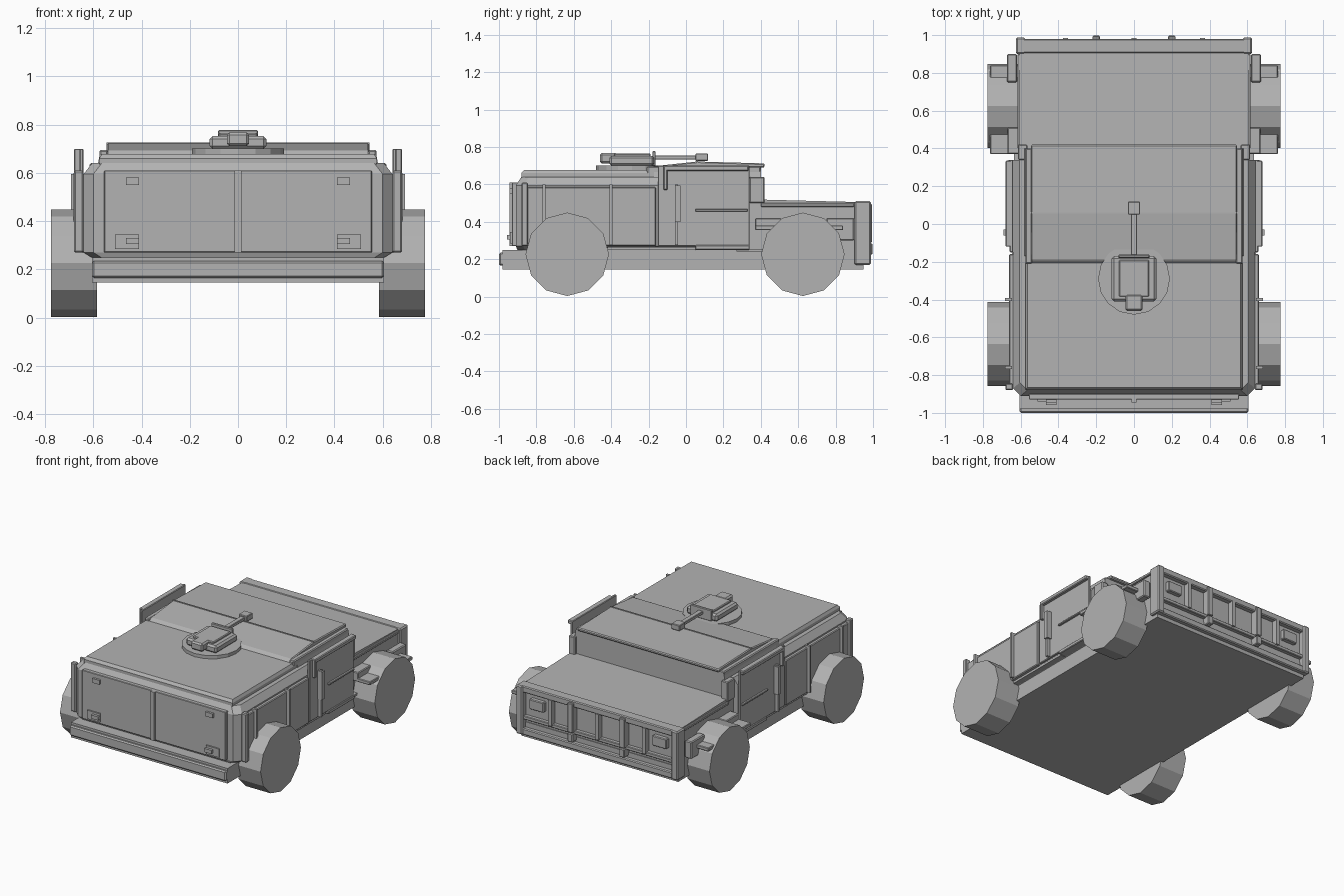
import bpy, bmesh, math

grey = bpy.data.materials.new("plain grey")
grey.diffuse_color = (0.45, 0.45, 0.45, 1)


def finish(name, bm, bevel=0):
    bmesh.ops.recalc_face_normals(bm, faces=bm.faces)
    me = bpy.data.meshes.new(name)
    bm.to_mesh(me)
    bm.free()
    me.materials.append(grey)
    ob = bpy.data.objects.new(name, me)
    bpy.context.collection.objects.link(ob)
    if bevel:
        m = ob.modifiers.new("edge bevel", 'BEVEL')
        m.width = bevel
        m.segments = 1
    return ob


def loft(name, rings, bevel=0):
    """Skin a stack of closed rings and cap both ends."""
    bm = bmesh.new()
    vs = [[bm.verts.new(p) for p in r] for r in rings]
    n = len(rings[0])
    for a, b in zip(vs, vs[1:]):
        for i in range(n):
            j = (i + 1) % n
            bm.faces.new((a[i], a[j], b[j], b[i]))
    bm.faces.new(vs[0])
    bm.faces.new(vs[-1])
    return finish(name, bm, bevel)


def rect(x0, x1, y0, y1, z):
    return [(x0, y0, z), (x1, y0, z), (x1, y1, z), (x0, y1, z)]


def box(name, x0, x1, y0, y1, z0, z1, bevel=0):
    return loft(name, [rect(x0, x1, y0, y1, z0), rect(x0, x1, y0, y1, z1)], bevel)


def pair(name, x0, x1, *rest):
    box(name + "_right", x0, x1, *rest)
    box(name + "_left", -x1, -x0, *rest)


def slab(name, w, y0, y1, z0, z1, bevel=0):
    return box(name, -w, w, y0, y1, z0, z1, bevel)


def side_profile(name, w, pts, bevel=0):
    return loft(name, [[(x, y, z) for y, z in pts] for x in (-w, w)], bevel)


def cylinder(name, c, r, depth, n, axis):
    rings = []
    for h in (-depth / 2, depth / 2):
        ring = []
        for i in range(n):
            a = 2 * math.pi * i / n
            u, v = r * math.cos(a), r * math.sin(a)
            d = (h, u, v) if axis == 'x' else (u, v, h)
            ring.append(tuple(p + q for p, q in zip(c, d)))
        rings.append(ring)
    return loft(name, rings)


# chassis and wheels
slab("chassis", 0.605, -0.98, 0.95, 0.145, 0.25)
slab("rear_bumper", 0.605, -1.0, -0.955, 0.165, 0.235, 0.008)
for y in (-0.635, 0.625):
    for s in (-1, 1):
        cylinder("wheel", (s * 0.68, y, 0.226), 0.223, 0.19, 12, 'x')


# rear body with chamfered back corners and sloped shoulders
def body_ring(w, y0, z, c=0.04):
    return [(-w + c, y0, z), (w - c, y0, z), (w, y0 + c, z),
            (w, 0.34, z), (-w, 0.34, z), (-w, y0 + c, z)]


loft("main_body", [body_ring(0.60, -0.90, 0.245), body_ring(0.64, -0.91, 0.27),
                   body_ring(0.64, -0.91, 0.595), body_ring(0.605, -0.88, 0.64)])
loft("rear_roof", [rect(-0.575, 0.575, -0.88, -0.15, 0.635),
                   rect(-0.575, 0.575, -0.88, -0.15, 0.66),
                   rect(-0.565, 0.565, -0.865, -0.15, 0.678)])

# cab with windshield and roof
loft("cab", [rect(-0.61, 0.61, -0.17, 0.40, 0.50),
             rect(-0.57, 0.57, -0.17, 0.40, 0.69)])
side_profile("cab_roof", 0.545, [(-0.21, 0.675), (-0.19, 0.695), (0.06, 0.722),
                                 (0.42, 0.712), (0.42, 0.69), (-0.21, 0.65)], 0.006)
slab("roof_seam", 0.545, 0.055, 0.063, 0.71, 0.726)
pair("roof_edge", 0.54, 0.575, -0.21, 0.40, 0.64, 0.695, 0.006)
pair("windshield_post", 0.565, 0.615, 0.34, 0.42, 0.50, 0.64, 0.005)

# doors and side trim
pair("door", 0.64, 0.658, -0.15, 0.34, 0.27, 0.70, 0.004)
pair("door_top_rail", 0.645, 0.68, -0.12, 0.335, 0.672, 0.70, 0.005)
pair("door_rear_rail", 0.645, 0.68, -0.12, -0.10, 0.57, 0.70, 0.004)
pair("door_belt_rail", 0.645, 0.672, 0.05, 0.33, 0.455, 0.468, 0.003)
pair("door_sill", 0.60, 0.665, 0.05, 0.34, 0.25, 0.275, 0.004)
pair("door_handle", 0.65, 0.692, -0.06, -0.03, 0.40, 0.595)
pair("side_panel", 0.63, 0.662, -0.86, -0.16, 0.27, 0.585, 0.005)
for y in (-0.76, -0.40, -0.05):
    pair("side_rib", 0.645, 0.682, y - 0.008, y + 0.008, 0.275, 0.60)
pair("body_sill", 0.58, 0.645, -0.42, 0.05, 0.25, 0.265)

# back door with hinges
slab("back_door", 0.555, -0.93, -0.90, 0.27, 0.61, 0.003)
slab("back_door_seam", 0.014, -0.945, -0.92, 0.27, 0.61)
pair("corner_post", 0.64, 0.68, -0.88, -0.845, 0.27, 0.70 - 0.09, 0.006)
pair("upper_hinge", 0.41, 0.465, -0.945, -0.92, 0.55, 0.58)
pair("lower_hinge", 0.41, 0.465, -0.958, -0.92, 0.305, 0.33)
pair("hinge_plate", 0.41, 0.51, -0.94, -0.92, 0.285, 0.345)

# hood and fender parts
side_profile("hood", 0.605, [(0.34, 0.24), (0.93, 0.24), (0.93, 0.505), (0.34, 0.52)])
pair("hood_edge", 0.59, 0.617, 0.40, 0.90, 0.48, 0.50, 0.004)
pair("fender_step", 0.60, 0.762, 0.37, 0.84, 0.355, 0.38, 0.004)
pair("fender_rear_bracket", 0.60, 0.67, 0.37, 0.51, 0.36, 0.42, 0.005)
pair("fender_front_bracket", 0.62, 0.672, 0.75, 0.90, 0.30, 0.42, 0.006)
pair("fender_sill", 0.59, 0.635, 0.27, 0.45, 0.24, 0.255)

# grille frame, bars and lamps
slab("grille_back", 0.60, 0.90, 0.945, 0.18, 0.50)
slab("grille_top", 0.62, 0.905, 0.98, 0.465, 0.51, 0.006)
slab("grille_bottom", 0.61, 0.90, 0.98, 0.17, 0.215, 0.006)
slab("grille_rail", 0.58, 0.93, 0.972, 0.275, 0.30, 0.004)
pair("grille_corner", 0.575, 0.625, 0.90, 0.988, 0.17, 0.51, 0.008)
slab("grille_centre_bar", 0.014, 0.93, 0.985, 0.29, 0.47)
pair("grille_tall_bar", 0.18, 0.22, 0.93, 0.995, 0.29, 0.495, 0.004)
pair("grille_outer_bar", 0.35, 0.375, 0.93, 0.985, 0.29, 0.47)
pair("lamp", 0.42, 0.53, 0.93, 0.975, 0.36, 0.43, 0.005)
pair("tow_hook", 0.18, 0.22, 0.93, 0.997, 0.225, 0.285, 0.005)

# roof turret
cylinder("turret_ring", (0, -0.29, 0.688), 0.19, 0.026, 16, 'z')
slab("turret_box", 0.118, -0.41, -0.17, 0.70, 0.752, 0.012)
slab("turret_lid", 0.08, -0.385, -0.19, 0.745, 0.765, 0.005)
slab("turret_shield", 0.082, -0.18, -0.162, 0.70, 0.778, 0.004)
slab("turret_rear_block", 0.046, -0.46, -0.37, 0.712, 0.768, 0.01)
slab("gun_barrel", 0.017, -0.17, 0.06, 0.733, 0.755, 0.003)
slab("gun_muzzle", 0.032, 0.05, 0.118, 0.725, 0.765, 0.004)
